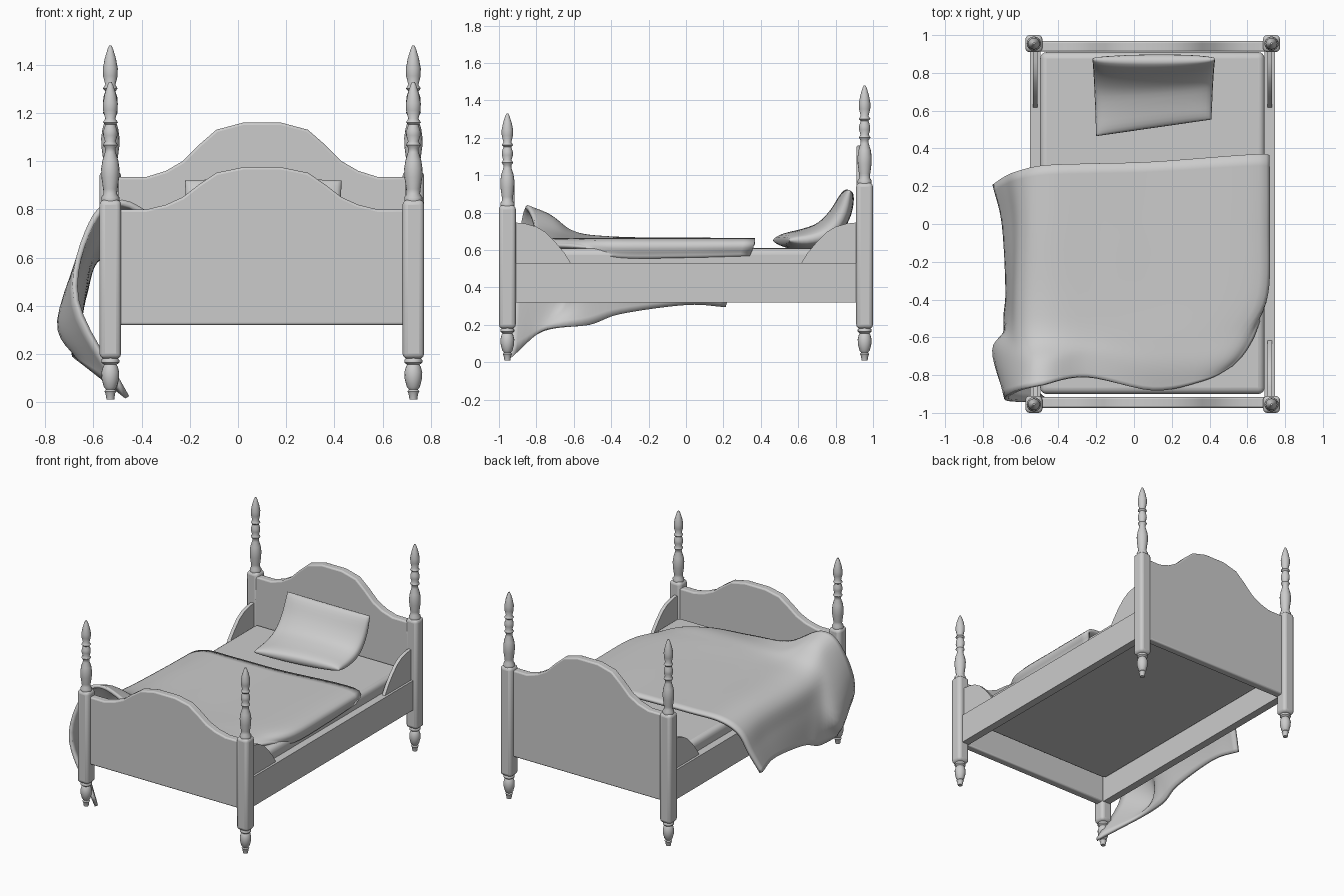
import bpy
import bmesh
import math
from mathutils import Vector

cube = bpy.data.objects.get("Cube")
if cube:
    bpy.data.objects.remove(cube, do_unlink=True)

grey = bpy.data.materials.new("plain grey")
grey.use_nodes = True
shade = (.6, .6, .6, 1)
grey.diffuse_color = shade
grey.node_tree.nodes["Principled BSDF"].inputs["Base Color"].default_value = shade


def finish(name, bm, bevel=0, segments=3, angle=35):
    """Turn a bmesh into a shaded object, optionally with rounded edges."""
    bmesh.ops.remove_doubles(bm, verts=bm.verts, dist=.0001)
    bmesh.ops.recalc_face_normals(bm, faces=bm.faces)
    mesh = bpy.data.meshes.new(name)
    bm.to_mesh(mesh)
    bm.free()
    mesh.materials.append(grey)
    obj = bpy.data.objects.new(name, mesh)
    bpy.context.collection.objects.link(obj)
    if bevel:
        mod = obj.modifiers.new("rounded edges", "BEVEL")
        mod.width, mod.segments = bevel, segments
        mod.limit_method, mod.angle_limit = "ANGLE", math.radians(40)
    bpy.ops.object.select_all(action="DESELECT")
    obj.select_set(True)
    bpy.context.view_layer.objects.active = obj
    bpy.ops.object.shade_smooth_by_angle(angle=math.radians(angle))
    return obj


def prism(name, outline, start, end, **rounding):
    """Extrude an outline of 3D points from start to end offsets."""
    bm = bmesh.new()
    face = bm.faces.new([bm.verts.new(Vector(p) + Vector(start)) for p in outline])
    extruded = bmesh.ops.extrude_face_region(bm, geom=[face])["geom"]
    moved = [v for v in extruded if isinstance(v, bmesh.types.BMVert)]
    bmesh.ops.translate(bm, verts=moved, vec=Vector(end) - Vector(start))
    return finish(name, bm, **rounding)


def box(name, low, high, **rounding):
    (left, front, bottom), (right, back, top) = low, high
    outline = [(left, front, 0), (right, front, 0), (right, back, 0), (left, back, 0)]
    return prism(name, outline, (0, 0, bottom), (0, 0, top), **rounding)


def smooth_path(points, steps):
    """Pass a smooth curve through the given points."""
    pts = [Vector(p) for p in points]
    padded = [2 * pts[0] - pts[1]] + pts + [2 * pts[-1] - pts[-2]]
    path = []
    for a, b, c, d in zip(padded, padded[1:], padded[2:], padded[3:]):
        for i in range(steps):
            t = i / steps
            path.append(b + (c - a) * t / 2 + (2 * a - 5 * b + 4 * c - d) * t**2 / 2
                        + (3 * b - a - 3 * c + d) * t**3 / 2)
    return path + [pts[-1]]


def sheet(bm, rows):
    """Skin a grid of points with quads."""
    grid = [[bm.verts.new(p) for p in row] for row in rows]
    for near, far in zip(grid, grid[1:]):
        for i in range(len(near) - 1):
            bm.faces.new((near[i], near[i + 1], far[i + 1], far[i]))


def turning(name, x, y, base, height, profile, sides=16):
    """Lathe a profile of (radius, height fraction) pairs."""
    bm = bmesh.new()
    rings = []
    for radius, level in [(0, profile[0][1])] + profile + [(0, profile[-1][1])]:
        turn = [math.tau * i / sides for i in range(sides + 1)]
        rings.append([(x + radius * math.cos(a), y + radius * math.sin(a),
                       base + level * height) for a in turn])
    sheet(bm, rings)
    return finish(name, bm, angle=50)


# Four turned posts with square middle blocks
LEFT, RIGHT, END = .728, -.53, .955
FOOT_TURNING = [(.016, 0), (.02, .15), (.025, .2), (.018, .24), (.027, .3), (.036, .5),
                (.037, .65), (.031, .78), (.026, .83), (.037, .88), (.037, .94), (.03, 1)]
TOP_TURNING = [(.037, 0), (.038, .03), (.028, .06), (.03, .1), (.037, .2), (.038, .27),
               (.033, .34), (.022, .41), (.021, .44), (.031, .47), (.022, .5),
               (.03, .55), (.029, .59), (.021, .64), (.031, .66), (.021, .69),
               (.03, .76), (.031, .82), (.023, .9), (.012, .97), (.005, 1)]
for side, x in (("left", LEFT), ("right", RIGHT)):
    for end, y, block_top, tip in (("foot", -END, .84, 1.33), ("head", END, .96, 1.48)):
        label = f"{side}_{end}_post"
        box(label, (x - .045, y - .045, .18), (x + .045, y + .045, block_top), bevel=.022)
        turning(label + "_foot", x, y, .01, .175, FOOT_TURNING)
        turning(label + "_finial", x, y, block_top - .005, tip - block_top + .005, TOP_TURNING)

# Headboard and footboard share one arched outline
ARCH = [(.6, 0), (.48, 0), (.4, .11), (.33, .29), (.26, .6), (.19, .87), (.08, 1)]
for name, y, shoulder, rise in (("footboard", -.945, .8, .175), ("headboard", .94, .935, .225)):
    half = [(across, shoulder + rise * up) for across, up in ARCH]
    top = [(.1 + a, 0, z) for a, z in half] + [(.1 - a, 0, z) for a, z in reversed(half)]
    low = [(RIGHT, 0, .32), (LEFT, 0, .32)]
    prism(name, low + top, (0, y - .028, 0), (0, y + .028, 0), bevel=.01)

# Side rails with curved brackets at both ends
BRACKET = [(.61, .52), (.65, .585), (.7, .645), (.75, .695), (.8, .725), (.86, .742), (.94, .75)]
for side, x in (("left", .718), ("right", -.523)):
    box(side + "_rail", (x - .028, -.94, .32), (x + .028, .94, .53))
    for end, sign in (("foot", -1), ("head", 1)):
        outline = [(0, sign * y, z) for y, z in BRACKET] + [(0, sign * .94, .52)]
        prism(f"{side}_{end}_bracket", outline, (x - .012, 0, 0), (x + .012, 0, 0))

# Mattress
box("mattress", (-.497, -.9, .48), (.692, .91, .61), bevel=.035, segments=4)

# Plump pillow bent against the headboard
spine = smooth_path([(.465, .652), (.6, .658), (.72, .695), (.81, .785), (.875, .92)], 50)
last = len(spine) - 1
spread = [math.sin(math.pi / 2 * (i / 10 - 1)) for i in range(21)]
bm = bmesh.new()
for face_sign in (-1, 1):
    rows = []
    for v in spread:
        k = round((v + 1) / 2 * last)
        along = spine[min(k + 1, last)] - spine[max(k - 1, 0)]
        normal = Vector((-along.y, along.x)).normalized()
        row = []
        for u in spread:
            puff = .062 * (max(1 - u * u, 0) * max(1 - v * v, 0))**.33
            spot = spine[k] + normal * puff * face_sign
            skew = .022 * (u + 1) * (1 - v)
            row.append((.105 + u * (.315 + .01 * v), min(spot.x + skew, .908), spot.y))
        rows.append(row)
    sheet(bm, rows)
finish("pillow", bm, angle=180)

# Blanket: folds listed from the head edge to the foot edge, left hem to right hem
folds = [
    [(.685, .34, .57), (.66, .37, .65), (.1, .33, .645), (-.25, .32, .645),
     (-.48, .31, .64), (-.61, .28, .57), (-.68, .25, .43), (-.74, .21, .3)],
    [(.69, 0, .56), (.66, 0, .65), (.1, 0, .645), (-.2, 0, .645),
     (-.47, 0, .65), (-.59, 0, .59), (-.64, 0, .45), (-.69, 0, .31)],
    [(.685, -.36, .56), (.65, -.38, .65), (.1, -.4, .645), (-.2, -.4, .65),
     (-.47, -.4, .66), (-.6, -.4, .6), (-.64, -.38, .45), (-.67, -.35, .26)],
    [(.65, -.55, .61), (.54, -.58, .65), (.1, -.62, .65), (-.2, -.6, .66),
     (-.47, -.6, .69), (-.6, -.6, .63), (-.66, -.56, .45), (-.68, -.52, .2)],
    [(.59, -.67, .62), (.46, -.72, .65), (.1, -.75, .65), (-.25, -.7, .69),
     (-.48, -.73, .78), (-.6, -.73, .69), (-.74, -.67, .34), (-.65, -.76, .17)],
    [(.52, -.75, .62), (.36, -.83, .63), (.1, -.88, .63), (-.25, -.81, .71),
     (-.48, -.85, .83), (-.61, -.88, .74), (-.67, -.93, .42), (-.46, -.94, .02)],
]
across = [smooth_path(fold, 6) for fold in folds]
lengthwise = [smooth_path(line, 6) for line in zip(*across)]
bm = bmesh.new()
sheet(bm, lengthwise)
blanket = finish("blanket", bm, angle=80)
hem = blanket.modifiers.new("cloth thickness", "SOLIDIFY")
hem.thickness, hem.offset = .022, 0
